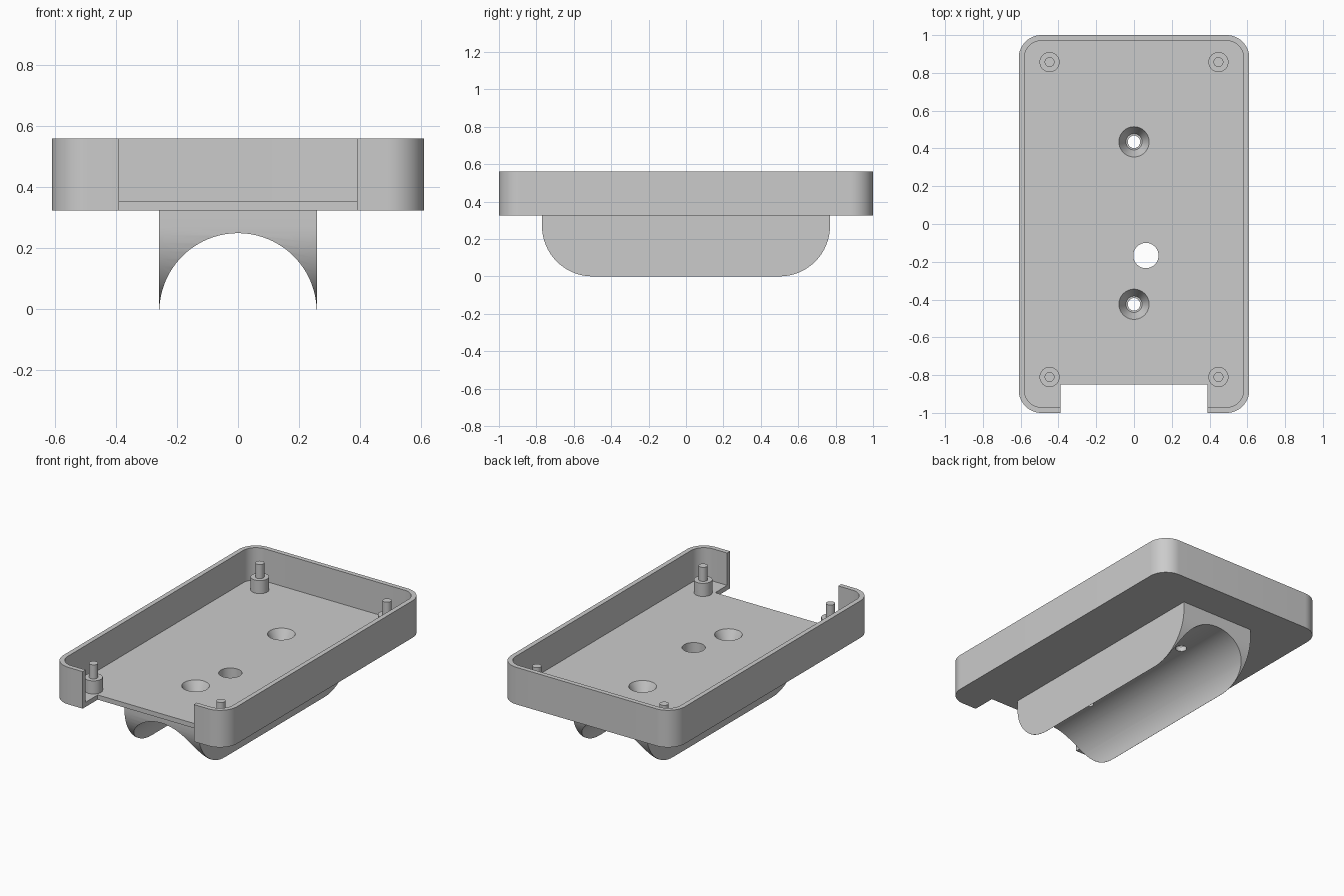
import bpy, bmesh
from math import cos, sin, pi, radians
from mathutils import Matrix, Vector

if "Cube" in bpy.data.objects:
    bpy.data.objects.remove(bpy.data.objects["Cube"])

BASE, FLOOR, RIM = 0.325, 0.355, 0.56
HALF_X, HALF_Y, WALL = 0.61, 1.0, 0.03

grey = bpy.data.materials.new("plain grey")
grey.use_nodes = True
grey.diffuse_color = (0.6, 0.6, 0.6, 1)
grey.node_tree.nodes["Principled BSDF"].inputs["Base Color"].default_value = (0.6, 0.6, 0.6, 1)


def add_object(name, bm):
    bmesh.ops.recalc_face_normals(bm, faces=bm.faces)
    mesh = bpy.data.meshes.new(name)
    bm.to_mesh(mesh)
    bm.free()
    mesh.materials.append(grey)
    obj = bpy.data.objects.new(name, mesh)
    bpy.context.collection.objects.link(obj)
    return obj


def arc(cx, cy, r, start, end, steps=16):
    angles = [radians(start + (end - start) * i / steps) for i in range(steps + 1)]
    return [(cx + r * cos(a), cy + r * sin(a)) for a in angles]


def prism(name, outline, axis, low, high):
    """Extrude a 2D outline along x, y or z."""
    place = {"x": lambda u, v, w: (w, u, v),
             "y": lambda u, v, w: (u, w, v),
             "z": lambda u, v, w: (u, v, w)}[axis]
    bm = bmesh.new()
    face = bm.faces.new([bm.verts.new(place(u, v, low)) for u, v in outline])
    new = bmesh.ops.extrude_face_region(bm, geom=[face])["geom"]
    move = Vector(place(0, 0, high - low))
    bmesh.ops.translate(bm, vec=move, verts=[g for g in new if isinstance(g, bmesh.types.BMVert)])
    return add_object(name, bm)


def rounded_rect(hx, hy, r):
    x, y = hx - r, hy - r
    return (arc(x, y, r, 0, 90) + arc(-x, y, r, 90, 180)
            + arc(-x, -y, r, 180, 270) + arc(x, -y, r, 270, 360))


def lathe(name, x, y, profile, steps=48):
    """Spin a closed (radius, z) profile, whose ends lie on the axis."""
    bm = bmesh.new()
    verts = [bm.verts.new((r, 0, z)) for r, z in profile]
    edges = [bm.edges.new(pair) for pair in zip(verts, verts[1:])]
    bmesh.ops.spin(bm, geom=verts + edges, cent=(0, 0, 0), axis=(0, 0, 1),
                   angle=2 * pi, steps=steps)
    bmesh.ops.remove_doubles(bm, verts=bm.verts, dist=0.0005)
    bmesh.ops.transform(bm, matrix=Matrix.Translation((x, y, 0)), verts=bm.verts)
    return add_object(name, bm)


def combine(target, tool, operation):
    """Apply a boolean and discard the tool."""
    mod = target.modifiers.new(operation.lower(), "BOOLEAN")
    mod.operation, mod.object, mod.solver = operation, tool, "EXACT"
    bpy.context.view_layer.update()
    result = target.evaluated_get(bpy.context.evaluated_depsgraph_get())
    mesh = bpy.data.meshes.new_from_object(result)
    target.modifiers.clear()
    target.data = mesh
    bpy.data.objects.remove(tool)


def smooth(obj):
    bpy.ops.object.select_all(action="DESELECT")
    obj.select_set(True)
    bpy.context.view_layer.objects.active = obj
    bpy.ops.object.shade_smooth_by_angle(angle=radians(30))


# Open tray with rounded corners
tray = prism("tray_with_saddle", rounded_rect(HALF_X, HALF_Y, 0.12), "z", BASE, RIM)
pocket = prism("pocket", rounded_rect(HALF_X - WALL, HALF_Y - WALL, 0.09), "z", FLOOR, RIM + 0.1)
combine(tray, pocket, "DIFFERENCE")

# Opening through the front wall and floor edge
notch = prism("notch", [(-0.39, -1.1), (0.39, -1.1), (0.39, -0.85), (-0.39, -0.85)], "z", 0.2, 0.7)
combine(tray, notch, "DIFFERENCE")

# Saddle under the tray, rounded at both ends, with a pipe channel
end, r = 0.77, 0.27
side = ([(end, BASE + 0.01), (-end, BASE + 0.01)]
        + arc(r - end, r, r, 180, 270) + arc(end - r, r, r, 270, 360))
saddle = prism("saddle", side, "x", -0.2585, 0.2585)
channel = prism("channel", arc(0, -0.008, 0.258, 0, 360, 96)[:-1], "y", -1, 1)
combine(saddle, channel, "DIFFERENCE")
combine(tray, saddle, "UNION")

# Two countersunk screw holes and one plain cable hole
for y in (0.435, -0.425):
    sink = [(0, 0.1), (0.033, 0.1), (0.033, 0.28), (0.043, 0.28),
            (0.08, FLOOR), (0.08, 0.45), (0, 0.45)]
    combine(tray, lathe("screw_hole", 0, y, sink), "DIFFERENCE")
plain = [(0, 0.1), (0.067, 0.1), (0.067, 0.45), (0, 0.45)]
combine(tray, lathe("cable_hole", 0.063, -0.167, plain), "DIFFERENCE")
smooth(tray)

# Stepped locating posts in the corners
post = [(0, FLOOR - 0.01), (0.053, FLOOR - 0.01), (0.053, 0.438),
        (0.026, 0.438), (0.026, 0.527), (0, 0.527)]
for x, x_name in ((0.447, "left"), (-0.447, "right")):
    for y, y_name in ((0.857, "back"), (-0.81, "front")):
        smooth(lathe(f"post_{y_name}_{x_name}", x, y, post, 32))
